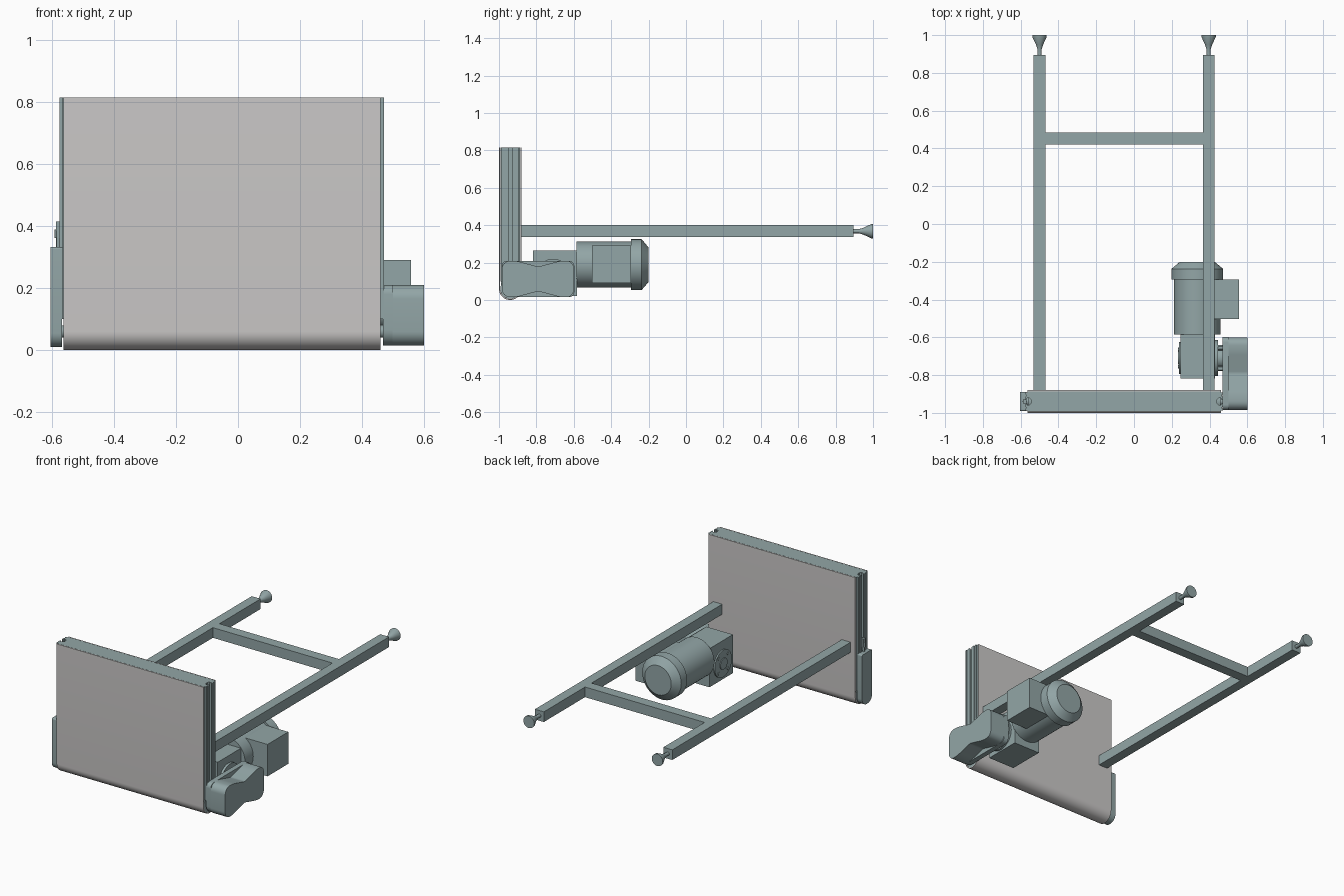
import bpy, bmesh, math
from mathutils import Vector

if "Cube" in bpy.data.objects:
    bpy.data.objects.remove(bpy.data.objects["Cube"], do_unlink=True)


def material(name, rgb):
    m = bpy.data.materials.new(name)
    m.use_nodes = True
    m.diffuse_color = (*rgb, 1)
    m.node_tree.nodes["Principled BSDF"].inputs["Base Color"].default_value = (*rgb, 1)
    return m


SLATE = material("slate metal", (0.29, 0.38, 0.385))
BELT = material("light grey belt", (0.60, 0.585, 0.58))


def place(axis, a, b, d):
    """2D point (a, b) in the plane across the axis, d along the axis."""
    return {"x": (d, a, b), "y": (a, d, b), "z": (a, b, d)}[axis]


def finish(name, bm, mat):
    bmesh.ops.recalc_face_normals(bm, faces=bm.faces)
    me = bpy.data.meshes.new(name)
    bm.to_mesh(me)
    bm.free()
    me.shade_smooth()
    me.set_sharp_from_angle(angle=math.radians(30))
    me.materials.append(mat)
    ob = bpy.data.objects.new(name, me)
    bpy.context.collection.objects.link(ob)
    return ob


def prism(name, pts, axis, d0, d1, mat=SLATE):
    """Extrude a closed 2D profile along an axis."""
    bm = bmesh.new()
    r0, r1 = [[bm.verts.new(place(axis, a, b, d)) for a, b in pts] for d in (d0, d1)]
    bm.faces.new(r0)
    bm.faces.new(r1)
    n = len(pts)
    for i in range(n):
        j = (i + 1) % n
        bm.faces.new((r0[i], r0[j], r1[j], r1[i]))
    return finish(name, bm, mat)


def box(name, x, y, z, mat=SLATE):
    return prism(name, [(x[0], y[0]), (x[1], y[0]), (x[1], y[1]), (x[0], y[1])], "z", *z, mat)


def turned(name, axis, centre, steps, n=40, mat=SLATE):
    """Solid of revolution: steps are (distance along axis, radius)."""
    bm = bmesh.new()
    rings = []
    for d, r in steps:
        rings.append([bm.verts.new(place(axis, centre[0] + r * math.cos(math.tau * i / n),
                                         centre[1] + r * math.sin(math.tau * i / n), d))
                      for i in range(n)])
    bm.faces.new(rings[0])
    bm.faces.new(rings[-1])
    for p, q in zip(rings, rings[1:]):
        for i in range(n):
            j = (i + 1) % n
            bm.faces.new((p[i], p[j], q[j], q[i]))
    return finish(name, bm, mat)


def rounded(corners, seg=8):
    """Round polygon corners given as (a, b, tangent length)."""
    out = []
    for i, (a, b, t) in enumerate(corners):
        p = Vector((a, b))
        if t == 0:
            out.append((a, b))
            continue
        u = (Vector(corners[i - 1][:2]) - p).normalized()
        v = (Vector(corners[(i + 1) % len(corners)][:2]) - p).normalized()
        w = math.sin(u.angle(v) / 2)
        for k in range(seg + 1):
            s = k / seg
            c0, c1, c2 = (1 - s) ** 2, 2 * s * (1 - s) * w, s * s
            q = ((p + u * t) * c0 + p * c1 + (p + v * t) * c2) / (c0 + c1 + c2)
            out.append((q.x, q.y))
    return out


CY, TOP = -0.94, 0.815          # panel centre line and top

# Belt: thin U-shaped sheet around the bottom roller
arc = [math.pi + math.pi * i / 20 for i in range(21)]
outer = [(CY + 0.06 * math.cos(t), 0.06 + 0.06 * math.sin(t)) for t in arc]
inner = [(CY + 0.054 * math.cos(t), 0.06 + 0.054 * math.sin(t)) for t in reversed(arc)]
prism("belt", [(-1, TOP)] + outer + [(-0.88, TOP), (-0.886, TOP)] + inner + [(-0.994, TOP)],
      "x", -0.563, 0.46, BELT)

# Panel core and bottom roller
box("panel_core", (-0.53, 0.425), (-0.993, -0.887), (0.12, TOP))
turned("bottom_roller", "x", (CY, 0.06), [(-0.56, 0.053), (0.457, 0.053)])
turned("roller_shaft", "x", (CY, 0.06), [(-0.59, 0.02), (0.48, 0.02)], 24)

# Slotted edge profiles at both ends of the panel
for name, edge, s in (("left_edge_profile", 0.47, 1), ("right_edge_profile", -0.575, -1)):
    half = [(-0.045, 0.053), (-0.01, 0.053), (-0.01, 0.047), (0, 0.047), (0, 0.038),
            (-0.004, 0.038), (-0.004, 0.028), (0, 0.028), (0, 0.009), (-0.007, 0.009),
            (-0.010, 0.018), (-0.022, 0.018), (-0.030, 0.009)]
    pts = half + [(d, -w) for d, w in reversed(half)]
    prism(name, [(edge + s * d, CY + w) for d, w in pts], "z", 0.10, TOP)

# Bearing cover and tensioner on the idle side
prism("bearing_cover", rounded([(-0.99, 0.01, 0.045), (-0.89, 0.01, 0.045),
                                (-0.89, 0.333, 0.008), (-0.99, 0.333, 0.008)]),
      "x", -0.604, -0.568)
turned("tensioner_screw", "z", (-0.579, CY), [(0.33, 0.007), (0.415, 0.007)], 16)
turned("tensioner_nut", "z", (-0.579, CY), [(0.362, 0.012), (0.388, 0.012)], 6)
box("tensioner_block", (-0.587, -0.568), (-0.95, -0.93), (0.385, 0.415))

# Chain cover: flat flange and waisted housing
prism("chain_cover_flange", rounded([(-0.985, 0.015, 0.05), (-0.597, 0.015, 0.03),
                                     (-0.597, 0.21, 0.03), (-0.985, 0.21, 0.03)]),
      "x", 0.468, 0.5)
low = [(-0.985, 0.015, 0.045), (-0.91, 0.015, 0.025), (-0.79, 0.047, 0.01),
       (-0.67, 0.015, 0.025), (-0.60, 0.015, 0.04)]
high = [(a, 0.225 - b, t) for a, b, t in reversed(low)]
prism("chain_cover_housing", rounded(low + high), "x", 0.498, 0.6)

# Support frame: two arms, a crossbar and two flared feet
for side, x in (("left", 0.395), ("right", -0.5)):
    box(side + "_arm", (x - 0.031, x + 0.031), (-0.885, 0.895), (0.336, 0.4))
    turned(side + "_foot", "y", (x, 0.368),
           [(0.89, 0.011), (0.925, 0.011), (0.95, 0.019), (0.99, 0.038), (1.0, 0.038)], 32)
box("crossbar", (-0.47, 0.365), (0.42, 0.485), (0.336, 0.4))

# Motor with fan cowl and terminal box
MX, MZ = 0.335, 0.189
turned("motor_body", "y", (MX, MZ), [(-0.585, 0.123), (-0.285, 0.123)], 48)
turned("motor_fan_cowl", "y", (MX, MZ),
       [(-0.295, 0.136), (-0.237, 0.136), (-0.2, 0.092)], 48)
box("terminal_box", (0.40, 0.557), (-0.502, -0.295), (0.09, 0.291))

# Gearbox with output flanges, hubs and bolts
box("gearbox", (0.245, 0.43), (-0.817, -0.583), (0.022, 0.265))
GY, GZ = -0.71, 0.125
turned("gearbox_output_flange", "x", (GY, GZ), [(0.425, 0.095), (0.445, 0.095)])
turned("gearbox_output_hub", "x", (GY, GZ), [(0.44, 0.055), (0.47, 0.055)])
turned("gearbox_end_cap", "x", (GY, GZ), [(0.237, 0.085), (0.25, 0.085)])
turned("gearbox_end_hub", "x", (GY, GZ), [(0.232, 0.035), (0.24, 0.035)])
for i in range(4):
    t = math.pi / 4 + i * math.pi / 2
    c = (GY + 0.078 * math.cos(t), GZ + 0.078 * math.sin(t))
    turned(f"output_bolt_{i + 1}", "x", c, [(0.44, 0.014), (0.468, 0.014)], 6)
    c = (GY + 0.065 * math.cos(t), GZ + 0.065 * math.sin(t))
    turned(f"end_cap_bolt_{i + 1}", "x", c, [(0.233, 0.01), (0.24, 0.01)], 6)
